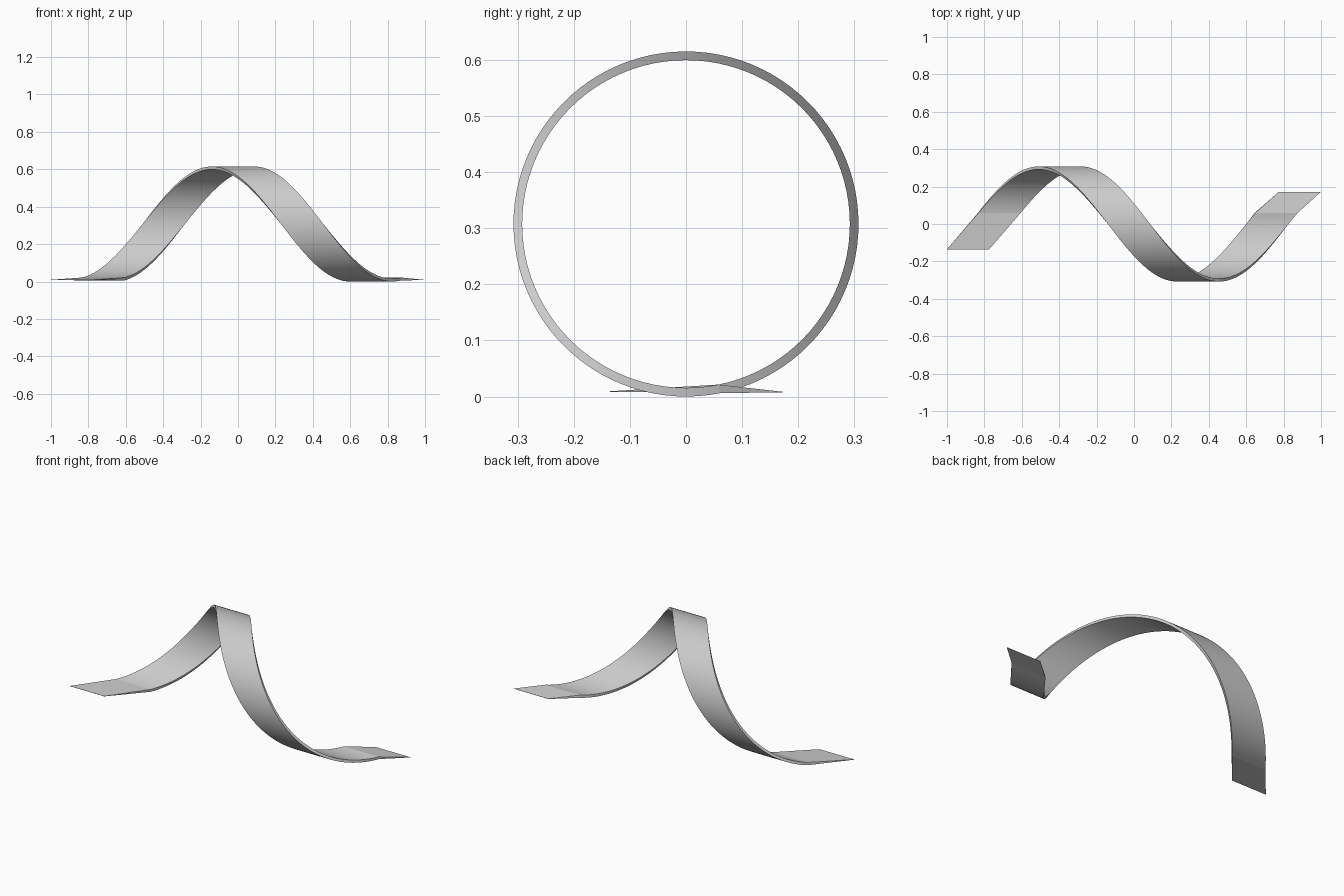
import bpy, bmesh, math

if "Cube" in bpy.data.objects:
    bpy.data.objects.remove(bpy.data.objects["Cube"])

R_OUT, R_IN, CZ = 0.3075, 0.292, 0.3075   # ring radii and axis height
WIDTH, PITCH = 0.226, 1.48                # ribbon width and advance per turn
X_BOTTOM = -0.88                          # left edge where the coil is lowest
START, SEGS = 0.2, 96                     # start angle from the bottom


def section(x, outer, inner):
    """Cross-section: outer and inner (y, z) points on both ribbon edges."""
    return [(x, *outer), (x + WIDTH, *outer), (x + WIDTH, *inner), (x, *inner)]


def ring_point(r, a):
    return r * math.sin(a), CZ - r * math.cos(a)


# Tapered left tail, one full helical turn, tapered right tail
sections = [section(-1.0, (-0.135, 0.0085), (-0.135, 0.0095))]
for i in range(SEGS + 1):
    a = START + math.tau * i / SEGS
    x = X_BOTTOM + PITCH * a / math.tau
    sections.append(section(x, ring_point(R_OUT, a), ring_point(R_IN, a)))
sections.append(section(1.0 - WIDTH, (0.172, 0.0075), (0.172, 0.0085)))

# Skin the sections into a closed ribbon
bm = bmesh.new()
rows = [[bm.verts.new(p) for p in s] for s in sections]
for a, b in zip(rows, rows[1:]):
    for k in range(4):
        n = (k + 1) % 4
        bm.faces.new((a[k], a[n], b[n], b[k]))
bm.faces.new(rows[0])
bm.faces.new(rows[-1])
bmesh.ops.recalc_face_normals(bm, faces=bm.faces)
mesh = bpy.data.meshes.new("spiral_ribbon")
bm.to_mesh(mesh)
bm.free()

ribbon = bpy.data.objects.new("spiral_ribbon", mesh)
bpy.context.collection.objects.link(ribbon)
bpy.context.view_layer.objects.active = ribbon
ribbon.select_set(True)
bpy.ops.object.shade_smooth_by_angle(angle=math.radians(8))
